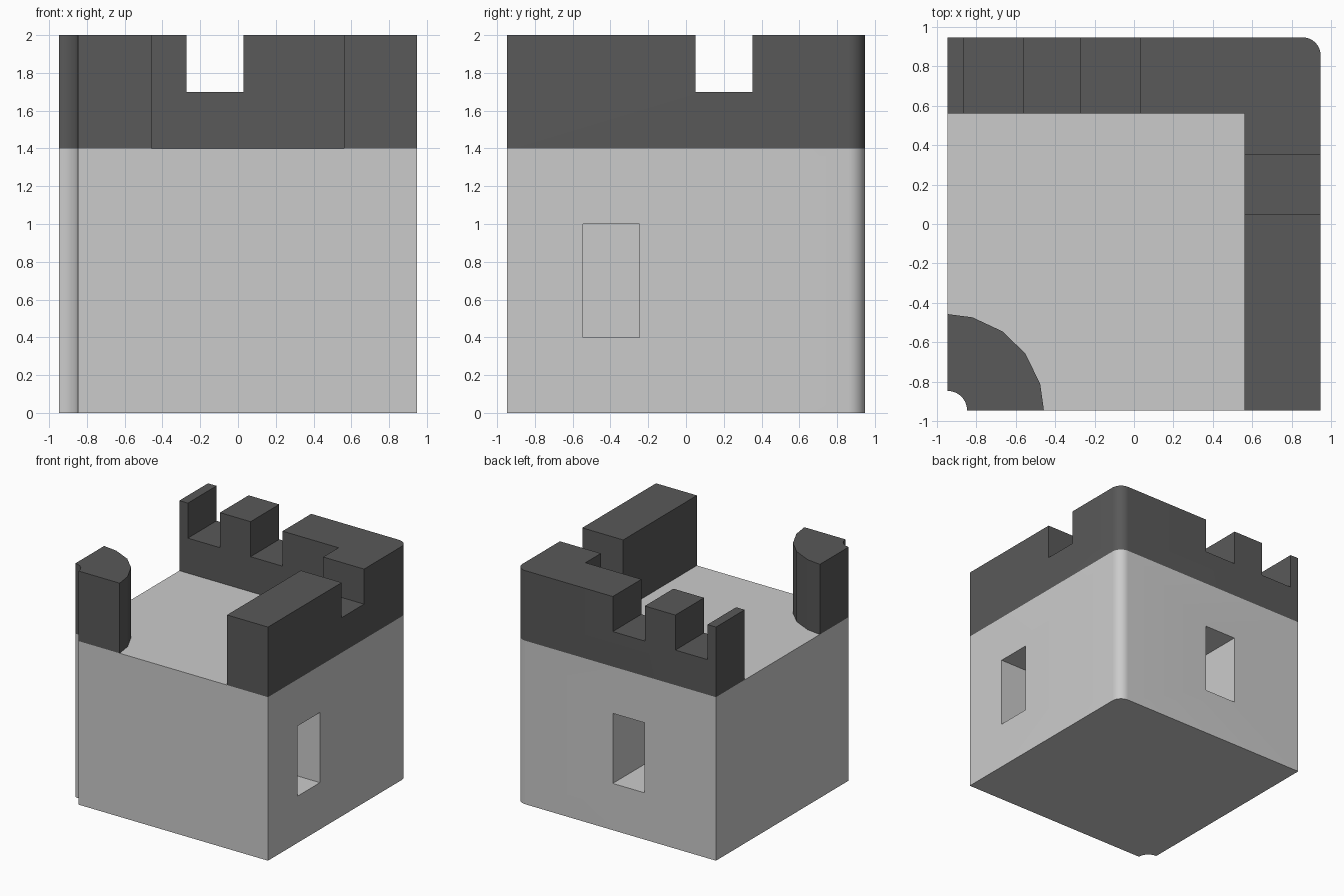
import bpy, bmesh
from math import cos, sin, radians

if "Cube" in bpy.data.objects:
    bpy.data.objects.remove(bpy.data.objects["Cube"])

E = 0.9475          # half width of the tower
W = 0.56            # inner face of the parapet
NOTCH, ROUND = 0.1, 0.09

dark = bpy.data.materials.new("dark_stone")
dark.diffuse_color = (0.1, 0.1, 0.1, 1)
dark.use_nodes = True
dark.node_tree.nodes["Principled BSDF"].inputs["Base Color"].default_value = dark.diffuse_color


def arc(cx, cy, r, a0, a1, n=10):
    angles = [radians(a0 + (a1 - a0) * i / n) for i in range(n + 1)]
    return [(cx + r * cos(a), cy + r * sin(a)) for a in angles]


def prism(name, outline, z0, z1, material=None):
    bm = bmesh.new()
    face = bm.faces.new([bm.verts.new((x, y, z0)) for x, y in outline])
    top = bmesh.ops.extrude_face_region(bm, geom=[face])["geom"]
    bmesh.ops.translate(bm, vec=(0, 0, z1 - z0),
                        verts=[v for v in top if isinstance(v, bmesh.types.BMVert)])
    bmesh.ops.recalc_face_normals(bm, faces=bm.faces)
    mesh = bpy.data.meshes.new(name)
    bm.to_mesh(mesh)
    bm.free()
    ob = bpy.data.objects.new(name, mesh)
    bpy.context.collection.objects.link(ob)
    if material:
        mesh.materials.append(material)
    return ob


def select(ob):
    bpy.ops.object.select_all(action='DESELECT')
    ob.select_set(True)
    bpy.context.view_layer.objects.active = ob


def cut(ob, x0, x1, y0, y1, z0, z1):
    cutter = prism("cutter", [(x0, y0), (x1, y0), (x1, y1), (x0, y1)], z0, z1)
    cutter.hide_render = True
    mod = ob.modifiers.new("cut", 'BOOLEAN')
    mod.operation, mod.solver, mod.object = 'DIFFERENCE', 'EXACT', cutter
    select(ob)
    bpy.ops.object.modifier_apply(modifier=mod.name)
    bpy.data.objects.remove(cutter)


def smooth(ob):
    select(ob)
    bpy.ops.object.shade_smooth_by_angle(angle=radians(20))


outer_corner = arc(E - ROUND, E - ROUND, ROUND, 0, 90)
inner_notch = arc(-E, -E, NOTCH, 90, 0)

# Tower body with a scooped front-left corner and two window openings
body = prism("tower_body", inner_notch + [(E, -E)] + outer_corner + [(-E, E)], 0, 1.4)
cut(body, E - 0.5, E + 0.1, -0.545, -0.245, 0.4, 1.0)
cut(body, -0.27, 0.03, E - 0.5, E + 0.1, 0.4, 1.0)
smooth(body)

# L-shaped parapet with gaps between the merlons
parapet = prism("parapet", [(W, -E), (E, -E)] + outer_corner
                + [(-E, E), (-E, W), (W, W)], 1.4, 2.0, dark)
for x0, x1 in ((-0.867, -0.563), (-0.273, 0.03)):
    cut(parapet, x0, x1, W - 0.1, E + 0.1, 1.7, 2.1)
cut(parapet, W - 0.1, E + 0.1, 0.05, 0.352, 1.7, 2.1)
smooth(parapet)

# Faceted quarter-round corner post
facets = [(-E + 0.49 * cos(radians(a)), -E + 0.49 * sin(radians(a)))
          for a in (0, 16, 36, 55, 75, 90)]
smooth(prism("corner_post", facets + inner_notch, 1.4, 2.0, dark))
for poly in bpy.data.objects["corner_post"].data.polygons:
    if poly.area > 0.05:
        poly.use_smooth = False
